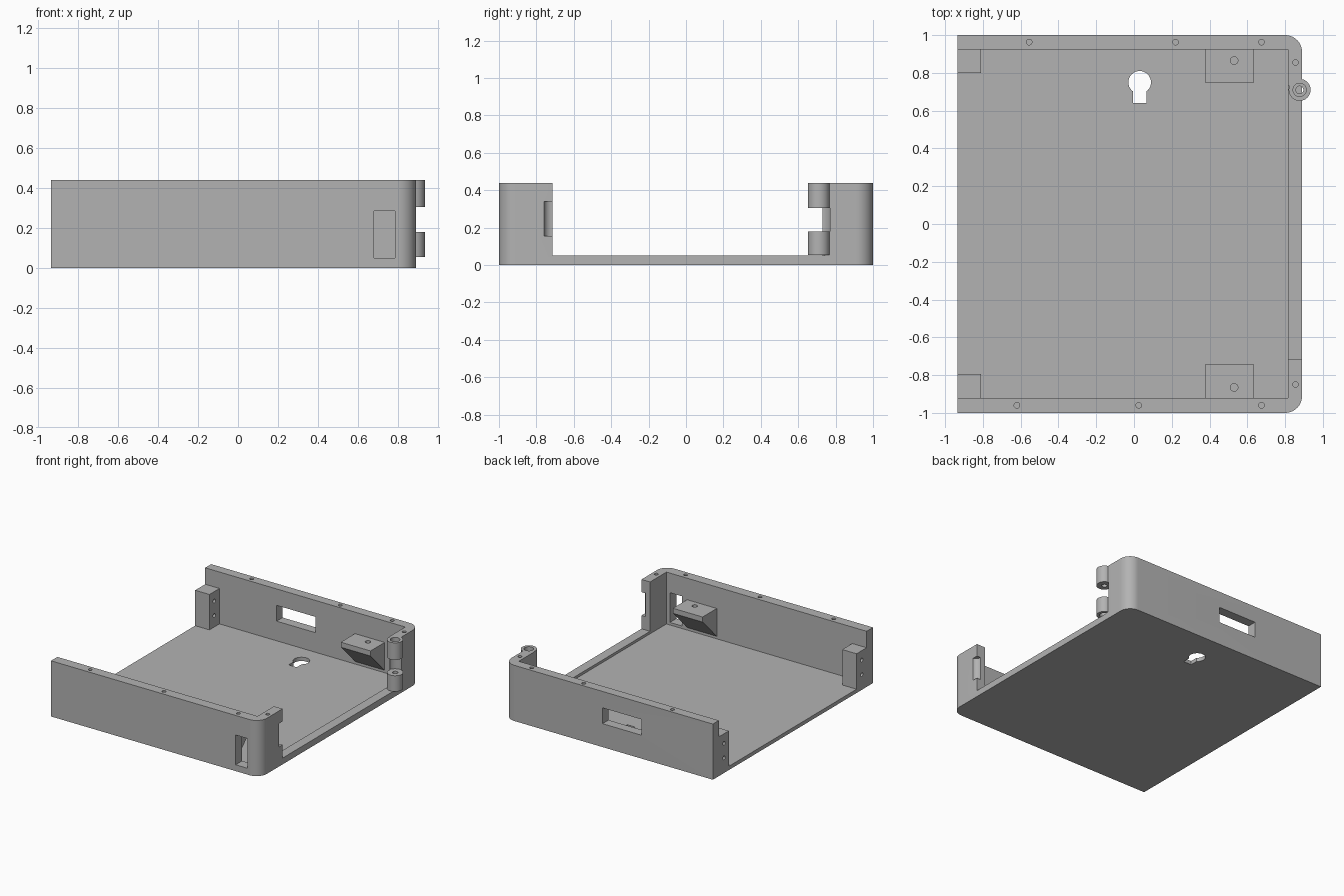
import bpy, bmesh, math
from mathutils import Vector

if "Cube" in bpy.data.objects:
    bpy.data.objects.remove(bpy.data.objects["Cube"], do_unlink=True)

grey = bpy.data.materials.new("plain_grey")
grey.use_nodes = True
grey.diffuse_color = (0.45, 0.45, 0.45, 1)
grey.node_tree.nodes["Principled BSDF"].inputs["Base Color"].default_value = grey.diffuse_color

TOP = 0.44
FLOOR = 0.03
SILL = 0.05


def prism(name, points, extrude):
    """Extrude a closed planar outline along a vector."""
    bm = bmesh.new()
    face = bm.faces.new([bm.verts.new(p) for p in points])
    result = bmesh.ops.extrude_face_region(bm, geom=[face])
    moved = [v for v in result["geom"] if isinstance(v, bmesh.types.BMVert)]
    bmesh.ops.translate(bm, verts=moved, vec=Vector(extrude))
    bmesh.ops.recalc_face_normals(bm, faces=bm.faces)
    mesh = bpy.data.meshes.new(name)
    bm.to_mesh(mesh)
    bm.free()
    mesh.materials.append(grey)
    obj = bpy.data.objects.new(name, mesh)
    bpy.context.collection.objects.link(obj)
    return obj


def box(name, x0, x1, y0, y1, z0, z1):
    return prism(name, [(x0, y0, z0), (x1, y0, z0), (x1, y1, z0), (x0, y1, z0)], (0, 0, z1 - z0))


def cylinder(name, x, y, r, z0, z1, n=32):
    ring = [(x + r * math.cos(math.tau * i / n), y + r * math.sin(math.tau * i / n), z0) for i in range(n)]
    return prism(name, ring, (0, 0, z1 - z0))


def combine(obj, tool, operation="DIFFERENCE"):
    """Boolean the tool into the object, then discard the tool."""
    tool.hide_render = True
    mod = obj.modifiers.new("boolean", "BOOLEAN")
    mod.operation = operation
    mod.solver = "EXACT"
    mod.object = tool
    bpy.context.view_layer.objects.active = obj
    bpy.ops.object.modifier_apply(modifier=mod.name)
    bpy.data.objects.remove(tool, do_unlink=True)


def finish(obj):
    bpy.ops.object.select_all(action="DESELECT")
    obj.select_set(True)
    bpy.context.view_layer.objects.active = obj
    bpy.ops.object.shade_smooth_by_angle(angle=math.radians(30))


# Outer tray with two rounded corners
radius = 0.09
outline = [(-0.935, 1, 0), (-0.935, -1, 0)]
for side, start in ((-1, -90), (1, 0)):
    for i in range(13):
        a = math.radians(start + 90 * i / 12)
        outline.append((0.89 - radius + radius * math.cos(a),
                        side * (1 - radius) + radius * math.sin(a), 0))
shell = prism("tray_shell", outline, (0, 0, TOP))

# Interior pocket and side opening
combine(shell, box("pocket", -1.1, 0.815, -0.92, 0.925, FLOOR, 1))
combine(shell, box("side_opening", 0.7, 1.1, -0.715, 0.73, SILL, 1))

# Wall windows
combine(shell, box("front_window", 0.68, 0.785, -1.1, -0.9, SILL, 0.285))
combine(shell, box("back_window", -0.31, 0.03, 0.9, 1.1, 0.185, 0.31))

# Keyhole in the floor
combine(shell, cylinder("keyhole_round", 0.03, 0.75, 0.06, -0.1, 0.1))
combine(shell, box("keyhole_slot", -0.005, 0.065, 0.64, 0.75, -0.1, 0.1))

# Screw holes in the rim
for x, y in ((-0.555, 0.963), (0.22, 0.963), (0.675, 0.963), (0.855, 0.855),
             (-0.62, -0.96), (0.025, -0.96), (0.675, -0.96), (0.855, -0.85)):
    combine(shell, cylinder("rim_hole", x, y, 0.015, 0.34, 0.6, 16))

# Latch groove in the front end of the side wall
combine(shell, cylinder("latch_groove", 0.9, -0.715, 0.045, 0.155, 0.34))

# Hinge clearance, knuckles and bores
hx, hy, hr = 0.877, 0.71, 0.058
combine(shell, cylinder("hinge_clearance", hx, hy, 0.062, 0.18, 0.305))
for z0, z1 in ((0.055, 0.18), (0.305, TOP)):
    combine(shell, cylinder("knuckle", hx, hy, hr, z0, z1, 48), "UNION")
combine(shell, cylinder("pin_bore", hx, hy, 0.02, 0.052, 0.6, 24))
combine(shell, cylinder("upper_counterbore", hx, hy, 0.035, 0.38, 0.6))
combine(shell, cylinder("lower_counterbore", hx, hy, 0.035, 0.052, 0.1))
finish(shell)

# Sloped brackets and corner blocks on both long walls
for label, side, wall in (("front", -1, 0.92), ("back", 1, 0.925)):
    tip = wall - 0.177
    profile = [(wall, 0.27), (tip, 0.27), (tip, 0.23), (wall, 0.05)]
    bracket = prism(label + "_bracket", [(0.375, side * y, z) for y, z in profile], (0.26, 0, 0))
    combine(bracket, cylinder("bracket_hole", 0.53, side * 0.865, 0.02, 0.17, 0.4, 24))
    finish(bracket)

    low, high = sorted((side * wall, side * (wall - 0.125)))
    block = box(label + "_corner_block", -0.935, -0.81, low, high, FLOOR, 0.31)
    for z in (0.12, 0.235):
        ring = [(-1, side * 0.86 + 0.015 * math.cos(math.tau * i / 16),
                 z + 0.015 * math.sin(math.tau * i / 16)) for i in range(16)]
        combine(block, prism("block_hole", ring, (0.3, 0, 0)))
    finish(block)
